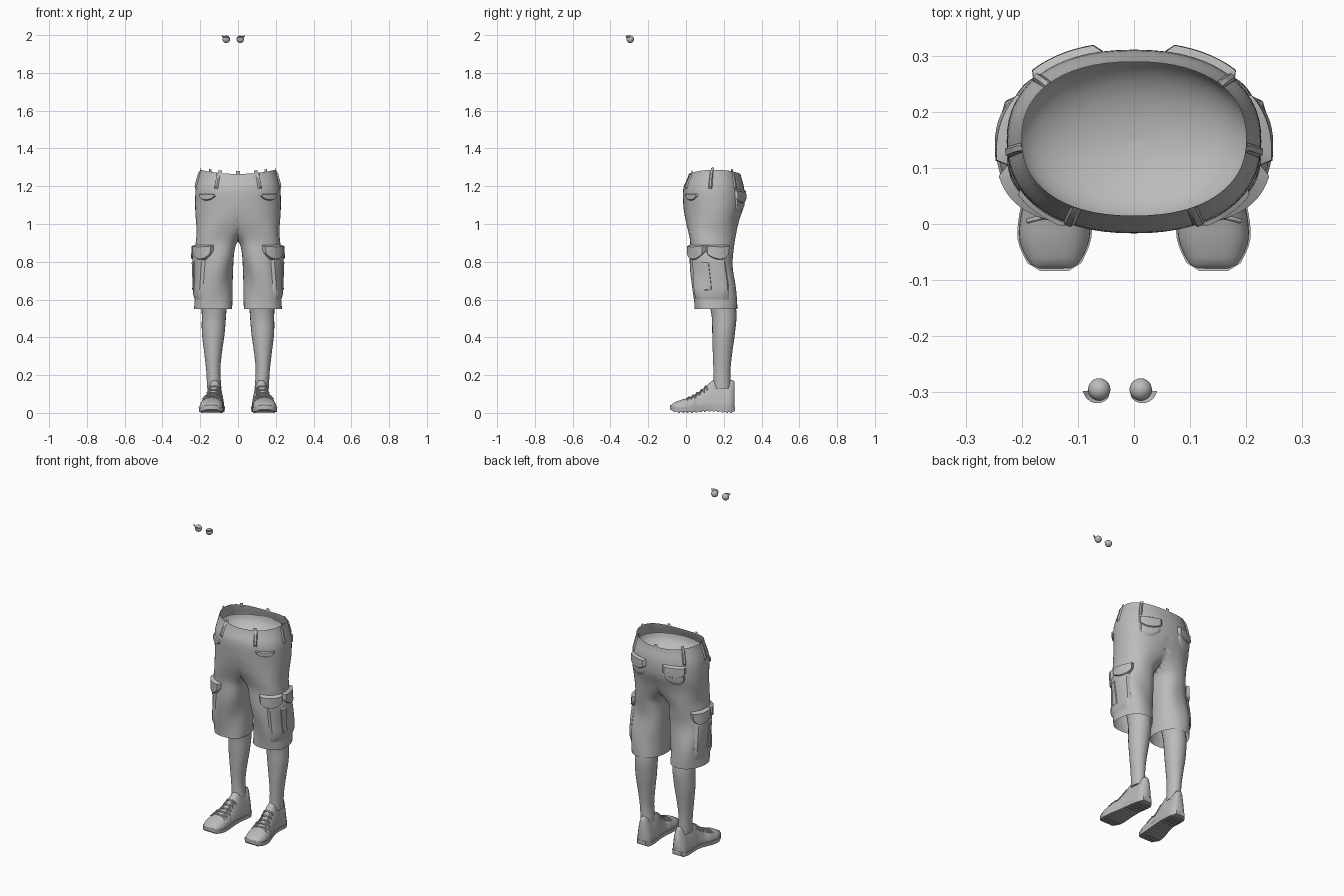
import bpy, bmesh
from math import sin, cos, pi, radians, copysign
from mathutils import Vector

if "Cube" in bpy.data.objects:
    bpy.data.objects.remove(bpy.data.objects["Cube"])

grey = bpy.data.materials.new("plain grey")
grey.use_nodes = True
grey.diffuse_color = (0.5, 0.5, 0.5, 1)
grey.node_tree.nodes["Principled BSDF"].inputs["Base Color"].default_value = (0.5, 0.5, 0.5, 1)
SIDES = (("left", 1), ("right", -1))


def finish(name, bm, angle=40):
    mesh = bpy.data.meshes.new(name)
    bm.to_mesh(mesh)
    bm.free()
    mesh.materials.append(grey)
    ob = bpy.data.objects.new(name, mesh)
    bpy.context.collection.objects.link(ob)
    bpy.ops.object.select_all(action='DESELECT')
    ob.select_set(True)
    bpy.context.view_layer.objects.active = ob
    bpy.ops.object.shade_smooth_by_angle(angle=radians(angle))
    return ob


def grid(rows, closed=False, caps=False):
    """Skin a list of equally long rows of points."""
    bm = bmesh.new()
    vs = [[bm.verts.new(p) for p in row] for row in rows]
    n = len(rows[0])
    for a, b in zip(vs, vs[1:]):
        for i in range(n if closed else n - 1):
            j = (i + 1) % n
            bm.faces.new((a[i], a[j], b[j], b[i]))
    if caps:
        bm.faces.new(vs[0])
        bm.faces.new(vs[-1])
    bmesh.ops.recalc_face_normals(bm, faces=bm.faces)
    return bm


def sample(table, t):
    """Smooth interpolation through rows keyed by their first value."""
    k = 0
    while k < len(table) - 2 and t > table[k + 1][0]:
        k += 1
    p = [table[min(max(k + d, 0), len(table) - 1)] for d in (-1, 0, 1, 2)]
    u = min(max((t - p[1][0]) / (p[2][0] - p[1][0]), 0), 1)
    return [b + 0.5 * u * (c - a + u * (2*a - 5*b + 4*c - d + u * (3*(b - c) + d - a)))
            for a, b, c, d in list(zip(*p))[1:]]


# Shorts cross-sections: height, centre x, radius x, centre y, radius y
SHORTS = [(0.55, .132, .1, .155, .113), (0.68, .13, .098, .148, .115),
          (0.8, .123, .102, .135, .113), (0.9, .114, .108, .136, .117),
          (0.95, .085, .135, .137, .126), (1.02, .03, .195, .14, .142),
          (1.1, 0, .227, .147, .161), (1.19, 0, .223, .147, .161), (1.265, 0, .2, .152, .137)]


def cloth(t, z, off=0.0):
    """Point on the left half of the shorts at angle t (0 is outward, -90 is front)."""
    cx, rx, cy, ry = sample(SHORTS, z)
    a = radians(t)
    fold = 0.004 * sin(3 * a + z * 17) * min(1, max(0, (1.12 - z) * 5))
    c, s = cos(a), sin(a)
    x = cx + copysign(abs(c) ** 0.88, c) * (rx + off + fold)
    y = cy + copysign(abs(s) ** 0.88, s) * (ry + off + fold)
    if z > 1.2:
        z += 0.022 * (x / 0.2) ** 2 * (z - 1.2) / 0.065
    return Vector((max(x, 0) if abs(x) > 1e-5 else 0, y, z))


# Shorts: one half, mirrored at the crotch
levels = [0.55 + 0.715 * i / 44 for i in range(45)]
bm = grid([[cloth(t, z) for t in range(-180, 180, 6)] for z in levels], closed=True)
middle = [f for f in bm.faces if all(v.co.x < 1e-4 for v in f.verts)]
bmesh.ops.delete(bm, geom=middle, context='FACES')
bmesh.ops.remove_doubles(bm, verts=bm.verts, dist=1e-5)
shorts = finish("shorts", bm, 60)
mirror = shorts.modifiers.new("mirror", 'MIRROR')
mirror.merge_threshold = 0.002

# Inner floor closing the waist
rows = []
for i in range(9):
    f = cos(i / 8 * pi / 2) * 0.985 + 0.002
    rows.append([(f * 0.213 * cos(a * pi / 24), 0.15 + f * 0.148 * sin(a * pi / 24),
                  1.22 - 0.1 * sin(i / 8 * pi / 2)) for a in range(48)])
bm = grid(rows, closed=True)
finish("waist_floor", bm, 80)


def patch(name, side, t0, t1, top, bottom, off, round_end=0.0, nu=12, nv=8):
    """Raised cloth panel following the shorts, optionally with a rounded lower edge."""
    rows = []
    for j in range(nv + 1):
        row = []
        for i in range(nu + 1):
            u = i / nu
            low = bottom + round_end * abs(2 * u - 1) ** 2.5
            edge = i in (0, nu) or j in (0, nv)
            p = cloth(t0 + (t1 - t0) * u, top + (low - top) * j / nv, 0.001 if edge else off)
            row.append((side * p.x, p.y, p.z))
        rows.append(row)
    bm = grid(rows)
    finish(name, bm, 35)


for word, s in SIDES:
    # Cargo pockets with two-scallop flaps, back pockets, hand pocket openings
    patch(word + "_cargo_pocket", s, -62, 38, .86, .6, .013)
    patch(word + "_cargo_pleat", s, -22, -4, .82, .63, .018)
    patch(word + "_cargo_flap_front", s, -85, -12, .89, .805, .02, .05)
    patch(word + "_cargo_flap_back", s, -12, 48, .89, .805, .02, .05)
    patch(word + "_back_pocket", s, 42, 76, 1.17, 1.06, .008, .04)
    patch(word + "_back_flap", s, 40, 78, 1.18, 1.105, .014, .035)
    patch(word + "_hand_pocket", s, -62, -28, 1.16, 1.125, .009, .025)
    # Belt loops standing slightly proud of the waistband
    for k, t in enumerate((-62, -5, 42)):
        patch(f"{word}_belt_loop_{k + 1}", s, t - 3, t + 3, 1.262, 1.185, .009, 0, 4, 6)

# Waistband tabs above the rim
for k, t in enumerate((-118, -62, -5, 42, 90, 138, 185)):
    m = -1 if cos(radians(t)) < -0.001 else 1
    rows = []
    for z in (1.24, 1.262):
        rows.append([])
        for d in (-3, 0, 3):
            a = radians(t + d)
            rows[-1].append((0.199 * cos(a), .152 + .137 * sin(a),
                             z + 0.018 + 0.018 * cos(a) ** 2))
    finish(f"waist_tab_{k + 1}", grid(rows))

# Bare legs: height, centre x, radius x, centre y, radius y
LEG = [(0.13, .126, .038, .19, .046), (0.22, .131, .037, .19, .045),
       (0.31, .132, .046, .193, .051), (0.42, .131, .06, .199, .06),
       (0.53, .127, .065, .2, .067), (0.7, .125, .072, .17, .075)]
for word, s in SIDES:
    rows = []
    for i in range(25):
        z = 0.13 + 0.57 * i / 24
        cx, rx, cy, ry = sample(LEG, z)
        rows.append([(s * (cx + rx * cos(k * pi / 12)), cy + ry * sin(k * pi / 12), z)
                     for k in range(24)])
    finish(word + "_leg", grid(rows, True, True), 60)

# Shoe stations: y, centre x, half width, top height, sole height
SHOE = [(-.083, .142, .022, .034, .022), (-.07, .142, .045, .052, .014),
        (-.03, .142, .062, .068, .008), (.02, .139, .062, .084, .008),
        (.07, .132, .055, .112, .012), (.115, .126, .05, .15, .014),
        (.15, .123, .049, .175, .014), (.2, .121, .049, .16, .01),
        (.24, .12, .044, .175, .008), (.258, .12, .026, .165, .014)]


def shoe_point(y, a, grow=0.0):
    cx, w, top, low = sample(SHOE, y)
    c, q = cos(a), sin(a)
    narrow = 1 - 0.25 * max(0, q) * (top > 0.1)
    return [cx + copysign(abs(c) ** 0.7, c) * (w * narrow + grow), y,
            low + 0.018 + (q * (top - low - 0.018 + grow) if q > 0 else q * 0.012)]


for word, s in SIDES:
    rows = []
    for i in range(31):
        y = -.083 + .341 * i / 30
        rows.append([(s * p[0], p[1], p[2]) for p in
                     (shoe_point(y, k * pi / 14) for k in range(28))])
    finish(word + "_shoe", grid(rows, True, True), 60)

    # Sole: a slab slightly wider than the upper
    rows = []
    for i in range(25):
        y = -.084 + .344 * i / 24
        cx, w, top, low = sample(SHOE, y)
        w += 0.003
        rows.append([(s * (cx + dx * w), y, low + dz) for dx, dz in
                     ((-1, .02), (-.96, -.004), (.96, -.004), (1, .02))])
    finish(word + "_sole", grid(rows, True, True), 40)

    # Tread bars under the sole
    bm = bmesh.new()
    for k in range(14):
        y = -.06 + k * .023
        cx, w, top, low = sample(SHOE, y)
        cube = bmesh.ops.create_cube(bm, size=1)["verts"]
        bmesh.ops.scale(bm, verts=cube, vec=(w * 1.75, .011, .008))
        bmesh.ops.translate(bm, verts=cube, vec=(s * cx, y, low - .004))
    finish(word + "_tread", bm)

    # Laces, tongue edge and collar as thin tubes
    curve = bpy.data.curves.new(word + "_laces", 'CURVE')
    curve.dimensions = '3D'
    curve.bevel_depth = .004
    curve.bevel_resolution = 1
    for k in range(5):
        y = .015 + k * .022
        for d in (-1, 1):
            line = curve.splines.new('POLY')
            line.points.add(6)
            for i, pt in enumerate(line.points):
                u = i / 6 - 0.5
                p = shoe_point(y + d * u * .02, pi / 2 + u * 1.5, .002)
                pt.co = (s * p[0], p[1], p[2], 1)
    curve.materials.append(grey)
    bpy.context.collection.objects.link(bpy.data.objects.new(word + "_laces", curve))

# Floating eyes with lash strips sweeping outward
for word, x, out in (("left", .012, 1), ("right", -.062, -1)):
    centre = Vector((x, -.295, 1.978))
    bm = bmesh.new()
    bmesh.ops.create_uvsphere(bm, u_segments=24, v_segments=16, radius=.02)
    bmesh.ops.translate(bm, verts=bm.verts, vec=centre)
    finish(word + "_eye", bm, 60)
    rows = []
    for i in range(13):
        a = radians(-150 + i * 12)
        flare = i / 12
        rows.append([centre + Vector((out * r * cos(a), r * sin(a), h + .004 * flare))
                     for r, h in ((.0195, .006), (.021 + .008 * flare, .011 + .007 * flare))])
    finish(word + "_lashes", grid(rows), 60)
